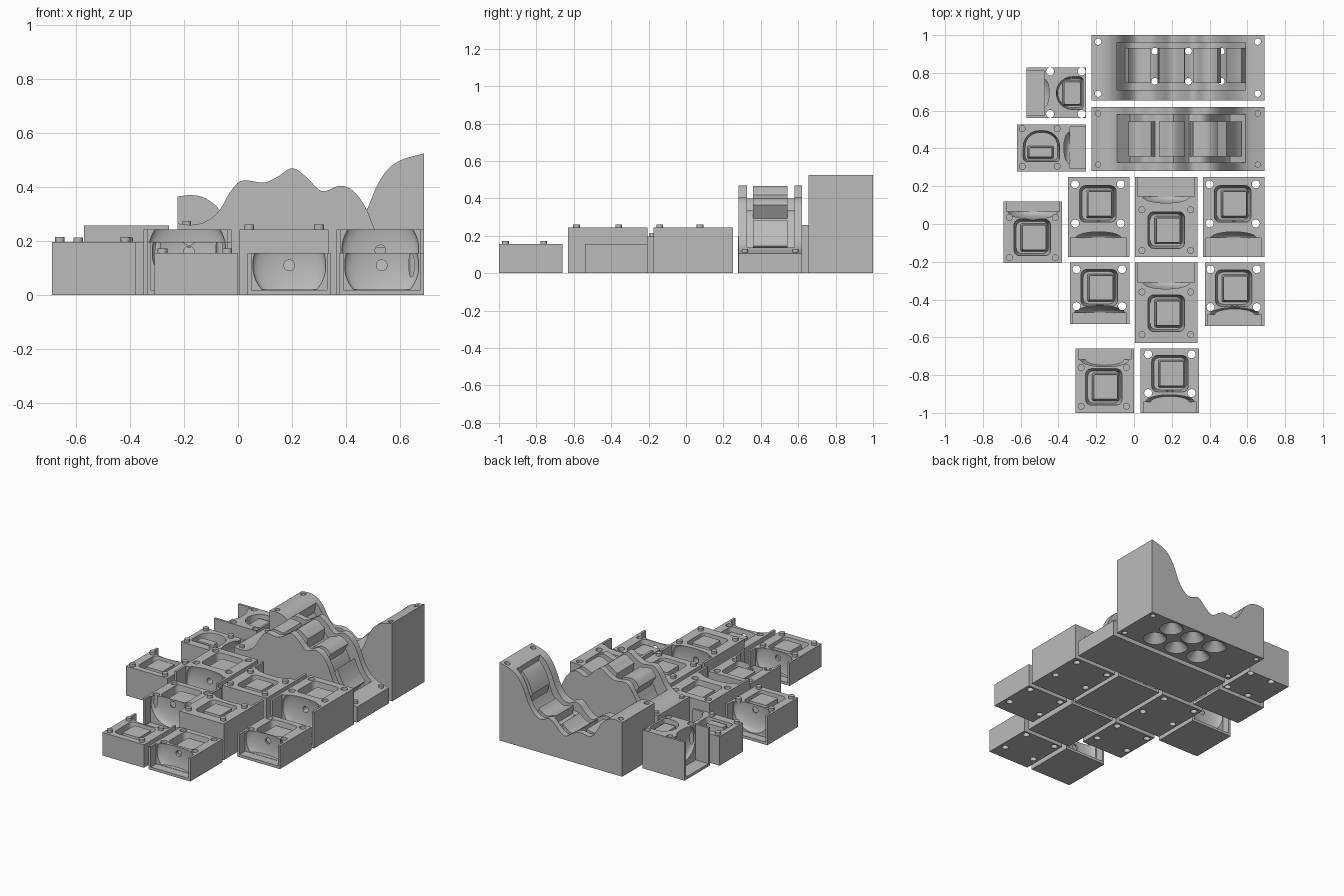
import bpy, bmesh, math
from mathutils import Matrix, Vector

cube = bpy.data.objects.get("Cube")
if cube:
    bpy.data.objects.remove(cube, do_unlink=True)

grey = bpy.data.materials.new("plain grey")
grey.use_nodes = True
grey.diffuse_color = (0.5, 0.5, 0.5, 1)
grey.node_tree.nodes["Principled BSDF"].inputs["Base Color"].default_value = (0.5, 0.5, 0.5, 1)


def finish(name, bm, matrix=None):
    bmesh.ops.recalc_face_normals(bm, faces=bm.faces[:])
    if matrix:
        bm.transform(matrix)
    mesh = bpy.data.meshes.new(name)
    bm.to_mesh(mesh)
    bm.free()
    mesh.materials.append(grey)
    obj = bpy.data.objects.new(name, mesh)
    bpy.context.collection.objects.link(obj)
    return obj


def loft(name, first, last):
    """Closed solid between two matching loops of points."""
    bm = bmesh.new()
    a, b = [[bm.verts.new(p) for p in loop] for loop in (first, last)]
    bm.faces.new(a)
    bm.faces.new(b)
    for i in range(len(a)):
        j = (i + 1) % len(a)
        bm.faces.new((a[i], a[j], b[j], b[i]))
    return finish(name, bm)


def box(name, lo, hi, matrix=None):
    bm = bmesh.new()
    bmesh.ops.create_cube(bm, size=1)
    lo, hi = Vector(lo), Vector(hi)
    for v in bm.verts:
        v.co = (lo + hi) / 2 + v.co * (hi - lo)
    return finish(name, bm, matrix)


def tube(name, x, y, z0, z1, r0, r1=None, matrix=None):
    bm = bmesh.new()
    bmesh.ops.create_cone(bm, cap_ends=True, segments=28, radius1=r0,
                          radius2=r0 if r1 is None else r1, depth=z1 - z0)
    bm.transform(Matrix.Translation((x, y, (z0 + z1) / 2)))
    return finish(name, bm, matrix)


def cut(obj, cutter):
    cutter.hide_render = True
    mod = obj.modifiers.new("cut", 'BOOLEAN')
    mod.operation, mod.solver, mod.object = 'DIFFERENCE', 'EXACT', cutter
    bpy.context.view_layer.objects.active = obj
    bpy.ops.object.modifier_apply(modifier=mod.name)
    bpy.data.objects.remove(cutter, do_unlink=True)


def smooth(obj):
    bpy.ops.object.select_all(action='DESELECT')
    obj.select_set(True)
    bpy.context.view_layer.objects.active = obj
    bpy.ops.object.shade_smooth_by_angle(angle=math.radians(30))


def rounded(cx, cy, w, h, z, front=0.03, back=0.03):
    """Rectangle loop with separate front and back corner radii."""
    pts = []
    for q, (sx, sy) in enumerate(((1, 1), (-1, 1), (-1, -1), (1, -1))):
        r = back if sy > 0 else front
        for k in range(7):
            a = math.pi / 2 * (q + k / 6)
            pts.append((cx + sx * (w / 2 - r) + r * math.cos(a),
                        cy + sy * (h / 2 - r) + r * math.sin(a), z))
    return pts


def turned(loop, cx, cy, quarter):
    m = Matrix.Translation((cx, cy, 0)) @ Matrix.Rotation(quarter, 4, 'Z') @ Matrix.Translation((-cx, -cy, 0))
    return [m @ Vector(p) for p in loop]


def bowl(radius, floor, hz, y, depth, wall):
    """Shallow dish cutter, trimmed by the slot floor and side walls."""
    bm = bmesh.new()
    bmesh.ops.create_uvsphere(bm, u_segments=40, v_segments=24, radius=radius)
    bm.transform(Matrix.Translation((0, y, hz)) @ Matrix.Diagonal((1, depth / radius, 1, 1)))
    for co, no in (((0, 0, floor), (0, 0, 1)), ((wall, 0, 0), (-1, 0, 0)), ((-wall, 0, 0), (1, 0, 0))):
        geom = bm.verts[:] + bm.edges[:] + bm.faces[:]
        bmesh.ops.bisect_plane(bm, geom=geom, plane_co=co, plane_no=no, clear_inner=True)
        bmesh.ops.holes_fill(bm, edges=[e for e in bm.edges if e.is_boundary])
    return bm


FACING = {"front": 0, "left": math.pi / 2, "back": math.pi, "right": -math.pi / 2}


def mould(name, x0, x1, y0, y1, h, side, slot, hz, pins, pegged, arch=None):
    body = box(name, (x0, y0, 0), (x1, y1, h))
    px0, px1, py0, py1 = pins
    cx, cy = (px0 + px1) / 2, (py0 + py1) / 2
    # open slot with dish and pouring hole, built facing front then turned
    along_x = side in ("front", "back")
    half = ((x1 - x0) if along_x else (y1 - y0)) / 2
    reach = ((y1 - y0) if along_x else (x1 - x0)) / 2
    m = (Matrix.Translation(((x0 + x1) / 2, (y0 + y1) / 2, 0))
         @ Matrix.Rotation(FACING[side], 4, 'Z') @ Matrix.Translation((0, -reach, 0)))
    wall, floor = half - 0.015, 0.018
    cut(body, box("slot_cutter", (-wall, -0.05, floor), (wall, slot, h + 0.1), m))
    cut(body, finish("dish_cutter", bowl(wall - 0.004, floor + 0.002, hz, slot, 0.04, wall - 0.006), m))
    lie = m @ Matrix.Translation((0, 0, hz)) @ Matrix.Rotation(-math.pi / 2, 4, 'X')
    cut(body, tube("pour_cutter", 0, 0, slot - 0.01, slot + 0.09, 0.02, matrix=lie))
    # tapered pocket and its core
    deep = h - 0.6 * h
    if arch:
        ax, ay, w, d, core, quarter = arch
        loops = [turned(rounded(ax, ay, w * s, d * s, z, 0.02 * s, 0.085 * s), ax, ay, quarter)
                 for s, z in ((1.0, h + 0.01), (0.88, deep))]
    else:
        ax, ay, core = cx, cy, (cx + 0.01, cy, 0.125, 0.13)
        loops = [rounded(ax, ay, s, s, z) for s, z in ((0.195, h + 0.01), (0.17, deep))]
    cut(body, loft("pocket_cutter", *loops))
    top = h - (0.004 if pegged else 0.02)
    kx, ky, kw, kd = core
    smooth(loft(name + "_core", rounded(kx, ky, kw, kd, top, 0.008, 0.008),
                rounded(kx, ky, kw + 0.02, kd + 0.02, deep - 0.01, 0.008, 0.008)))
    # registration pins or matching through holes
    for x in (px0, px1):
        for y in (py0, py1):
            if pegged:
                smooth(tube(name + "_peg", x, y, h - 0.01, h + 0.018, 0.018))
            else:
                cut(body, tube("hole_cutter", x, y, -0.1, h + 0.1, 0.021))
    smooth(body)


mould("small_mould_front_right", -.31, 0, -1, -.66, .155, "back", .058, .11, (-.28, -.04, -.965, -.76), True)
mould("small_mould_front_left", .035, .345, -1, -.66, .155, "front", .058, .11, (.075, .305, -.895, -.69), False)
mould("small_mould_left", .375, .69, -.54, -.205, .155, "front", .06, .11, (.405, .65, -.44, -.24), False)
mould("medium_mould_middle", -.338, -.025, -.53, -.205, .197, "front", .058, .16, (-.305, -.063, -.435, -.24), False)
mould("medium_mould_right", -.69, -.38, -.207, .12, .197, "back", .055, .16, (-.66, -.417, -.178, .035), True)
mould("large_mould_front", .005, .335, -.63, -.205, .243, "back", .105, .165, (.042, .30, -.585, -.36), True)
mould("large_mould_middle", .005, .335, -.175, .25, .243, "back", .105, .165, (.042, .30, -.14, .075), True)
mould("large_mould_right", -.35, -.025, -.175, .25, .243, "front", .1, .165, (-.312, -.07, .003, .21), False)
mould("large_mould_left", .365, .69, -.175, .25, .243, "front", .1, .165, (.40, .645, .003, .21), False)
mould("arched_mould_back", -.57, -.255, .56, .828, .258, "right", .095, .17, (-.444, -.277, .583, .807), False,
      (-.34, .693, .175, .143, (-.327, .693, .085, .12), math.pi / 2))
mould("arched_mould_front", -.62, -.255, .278, .528, .195, "left", .085, .13, (-.592, -.407, .305, .505), True,
      (-.49, .412, .195, .165, (-.495, .38, .12, .05), 0))

# wavy parting curve shared by the two long moulds
WAVE = [(-.225, .265), (-.17, .26), (-.12, .272), (-.07, .312), (-.03, .38), (.01, .422), (.1, .417),
        (.15, .44), (.2, .47), (.25, .44), (.31, .385), (.38, .405), (.43, .383), (.475, .32),
        (.51, .235), (.55, .17), (.6, .132), (.69, .105)]


def wave(x):
    def slope(i):
        a, b = WAVE[max(i - 1, 0)], WAVE[min(i + 1, len(WAVE) - 1)]
        return (b[1] - a[1]) / (b[0] - a[0])
    i = max(k for k in range(len(WAVE) - 1) if k == 0 or WAVE[k][0] <= x)
    (xa, za), (xb, zb) = WAVE[i], WAVE[i + 1]
    w = xb - xa
    t = (x - xa) / w
    return (za * (1 + 2 * t) * (1 - t) ** 2 + zb * t * t * (3 - 2 * t)
            + w * slope(i) * t * (1 - t) ** 2 + w * slope(i + 1) * t * t * (t - 1))


def long_mould(name, y0, y1, height, squeeze, drop, trough, core_y, pegged):
    def span(a, b, n):
        return [a + (b - a) * i / n for i in range(n + 1)]

    def extrude(part, outline, ya, yb):
        return loft(part, [(x, ya, z) for x, z in outline], [(x, yb, z) for x, z in outline])

    def under(x, extra=0.0):
        return .22 + squeeze * (x - .22), height(x) - drop - extra

    xl, xr = -.225, .69
    body = extrude(name, [(x, height(x)) for x in span(xl, xr, 70)] + [(xr, 0), (xl, 0)], y0, y1)
    # trough sunk along the wave
    a, b = -.09, .59
    outline = ([(a, height(a))] + [under(x) for x in span(a + .01, b - .01, 44)]
               + [(b, height(b)), (b, .9), (a, .9)])
    cut(body, extrude("trough_cutter", outline, *trough))
    # cores standing in the trough
    for x, w in ((.03, .12), (.2, .135), (.378, .13), (.53, .08)):
        xs = span(x - w / 2, x + w / 2, 10)
        core = [(u, height(u) - .004) for u in xs] + [under(u, .012) for u in reversed(xs)]
        smooth(extrude(name + "_core", core, *core_y))
    for x in (-.19, .655):
        for y in (y0 + .035, y1 - .035):
            if pegged:
                smooth(tube(name + "_peg", x, y, height(x) - .02, height(x) + .014, .016))
            else:
                cut(body, tube("hole_cutter", x, y, -.1, .8, .017))
    # pouring funnels sunk into the underside
    if not pegged:
        for x in (.11, .288, .462):
            for y in (.755, .915):
                cut(body, tube("funnel_cutter", x, y, -.004, .06, .078, .02))
                cut(body, tube("vent_cutter", x, y, .05, height(x) + .05, .018))
    smooth(body)


long_mould("long_mould_front", .28, .62, wave, .8, .07, (.325, .58), (.357, .543), True)
long_mould("long_mould_back", .655, 1, lambda x: .63 - wave(x), 1.08, .06, (.71, .96), (.747, .933), False)
